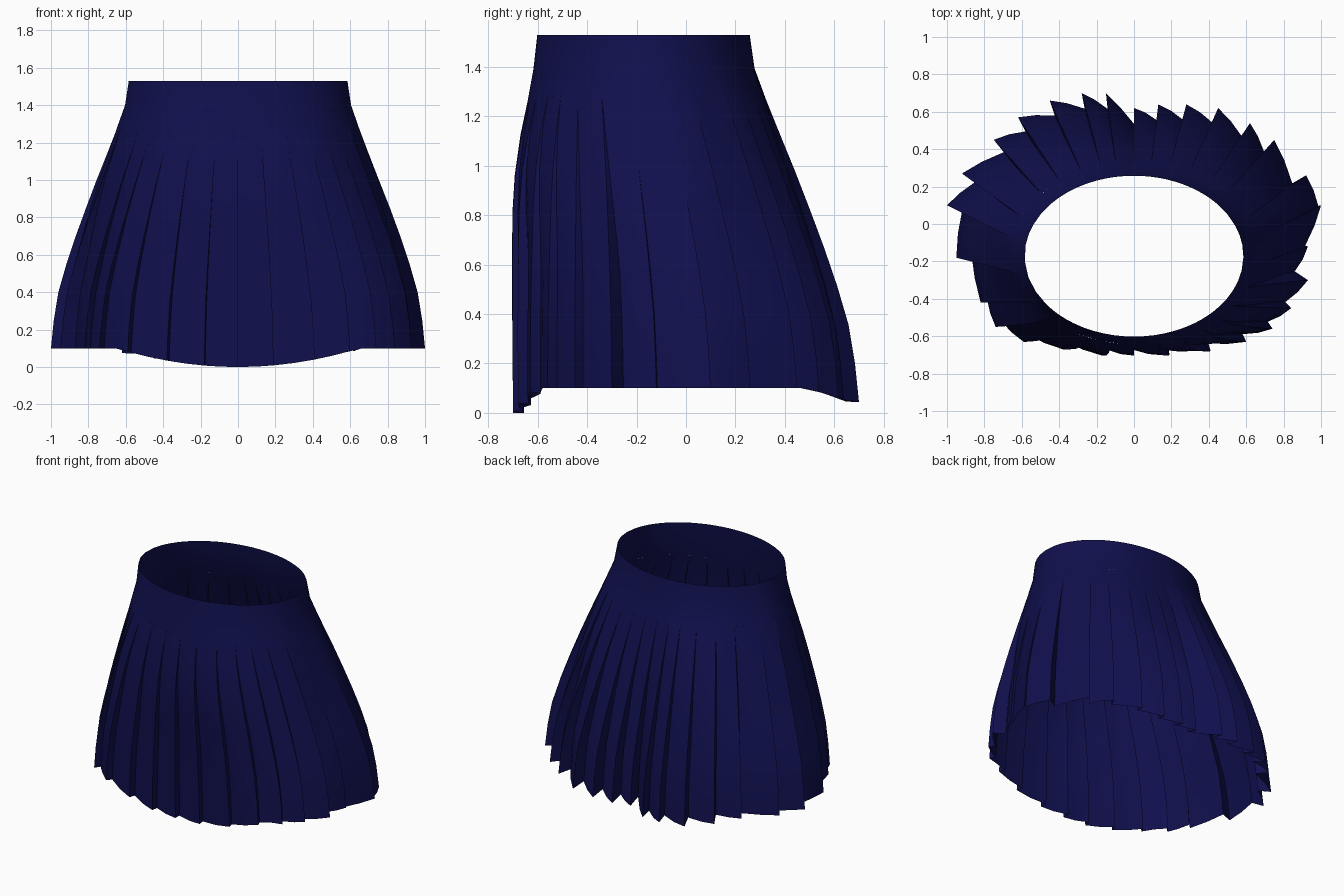
import bpy, bmesh, math

if "Cube" in bpy.data.objects:
    bpy.data.objects.remove(bpy.data.objects["Cube"])

# Hem pleat tips, clockwise seen from above, starting at front centre
TIPS = [(0, -.70), (-.18, -.70), (-.38, -.67), (-.59, -.63), (-.74, -.55), (-.82, -.42),
        (-.95, -.18), (-1, .10), (-.92, .27), (-.75, .45), (-.62, .57), (-.45, .66),
        (-.28, .70), (-.15, .70), (0, .62), (.13, .64), (.28, .64), (.45, .62),
        (.62, .54), (.75, .45), (.92, .26), (1, .10), (.93, -.12), (.93, -.30),
        (.84, -.45), (.74, -.56), (.60, -.63), (.41, -.68), (.19, -.70)]
TOP = 1.53
# Flare from waist (0) to hem (1) by height: sides/back and front
SIDE = [(.1, 1), (.35, .94), (.6, .77), (.8, .60), (1, .42), (1.2, .23), (1.4, .05), (TOP, 0)]
FRONT = [(.1, 1), (.5, 1.04), (.9, 1.03), (1.08, .85), (1.35, .22), (TOP, 0)]


def lerp_table(table, z):
    for (z0, v0), (z1, v1) in zip(table, table[1:]):
        if z <= z1:
            return v0 + (v1 - v0) * (z - z0) / (z1 - z0)
    return table[-1][1]


def hem_height(x, y):
    if y < -.4:
        return min(.1, .1 * (x / .65) ** 2)
    return .1 - .055 * max(0, min(1, (y - .5) / .15))


def place(x, y, z):
    """Carry a hem point up to nominal height z along the flare."""
    a = math.atan2(y / .68, x / .97)
    wx, wy = .585 * math.cos(a), -.172 + .43 * math.sin(a)
    front = max(0, -math.sin(a)) ** 2
    f = lerp_table(SIDE, z)
    fy = f * (1 - front) + lerp_table(FRONT, z) * front
    h = hem_height(x, y)
    return (wx + (x - wx) * f, wy + (y - wy) * fy,
            h + (z - .1) / (TOP - .1) * (TOP - h))


def inward(x, y, d):
    nx, ny = x / .94, y / .46
    n = math.hypot(nx, ny)
    return x - d * nx / n, y - d * ny / n


def ring(z):
    """One row: tip, panel middle, tucked valley for each pleat."""
    open_ = max(.02, min(1, (1.32 - z) / .7))
    pts = []
    for i, (x, y) in enumerate(TIPS):
        nx, ny = TIPS[(i + 1) % len(TIPS)]
        d = (.045 if ny < -.4 else .085) * open_
        if (nx, ny) in ((1, .10), (.93, -.12)):
            d = .015 * open_
        vx, vy = inward(nx, ny, d)
        mx, my = (x + vx) / 2, (y + vy) / 2
        mx, my = inward(mx, my, -.008)
        pts += [place(x, y, z), place(mx, my, z), place(vx, vy, z)]
    return pts


def shell(name, heights, mat):
    bm = bmesh.new()
    rows = [[bm.verts.new(p) for p in ring(z)] for z in heights]
    for lo, hi in zip(rows, rows[1:]):
        n = len(lo)
        for i in range(n):
            j = (i + 1) % n
            bm.faces.new((lo[i], hi[i], hi[j], lo[j]))
    bmesh.ops.remove_doubles(bm, verts=bm.verts, dist=.003)
    bmesh.ops.recalc_face_normals(bm, faces=bm.faces)
    me = bpy.data.meshes.new(name)
    bm.to_mesh(me)
    bm.free()
    me.materials.append(mat)
    ob = bpy.data.objects.new(name, me)
    bpy.context.collection.objects.link(ob)
    # open tubes: make sure the normals point outward
    if sum(p.normal.x * p.center.x + p.normal.y * p.center.y for p in me.polygons) < 0:
        me.flip_normals()
    bpy.ops.object.select_all(action='DESELECT')
    ob.select_set(True)
    bpy.context.view_layer.objects.active = ob
    bpy.ops.object.shade_smooth_by_angle(angle=math.radians(35))
    return ob


navy = bpy.data.materials.new("navy cloth")
navy.diffuse_color = (.005, .005, .075, 1)
navy.use_nodes = True
navy.node_tree.nodes["Principled BSDF"].inputs["Base Color"].default_value = navy.diffuse_color

# Pleated body and plain waistband
shell("pleated_skirt", [.1, .25, .4, .55, .7, .85, 1.0, 1.15, 1.28], navy)
shell("waistband", [1.28, 1.4, TOP], navy)
